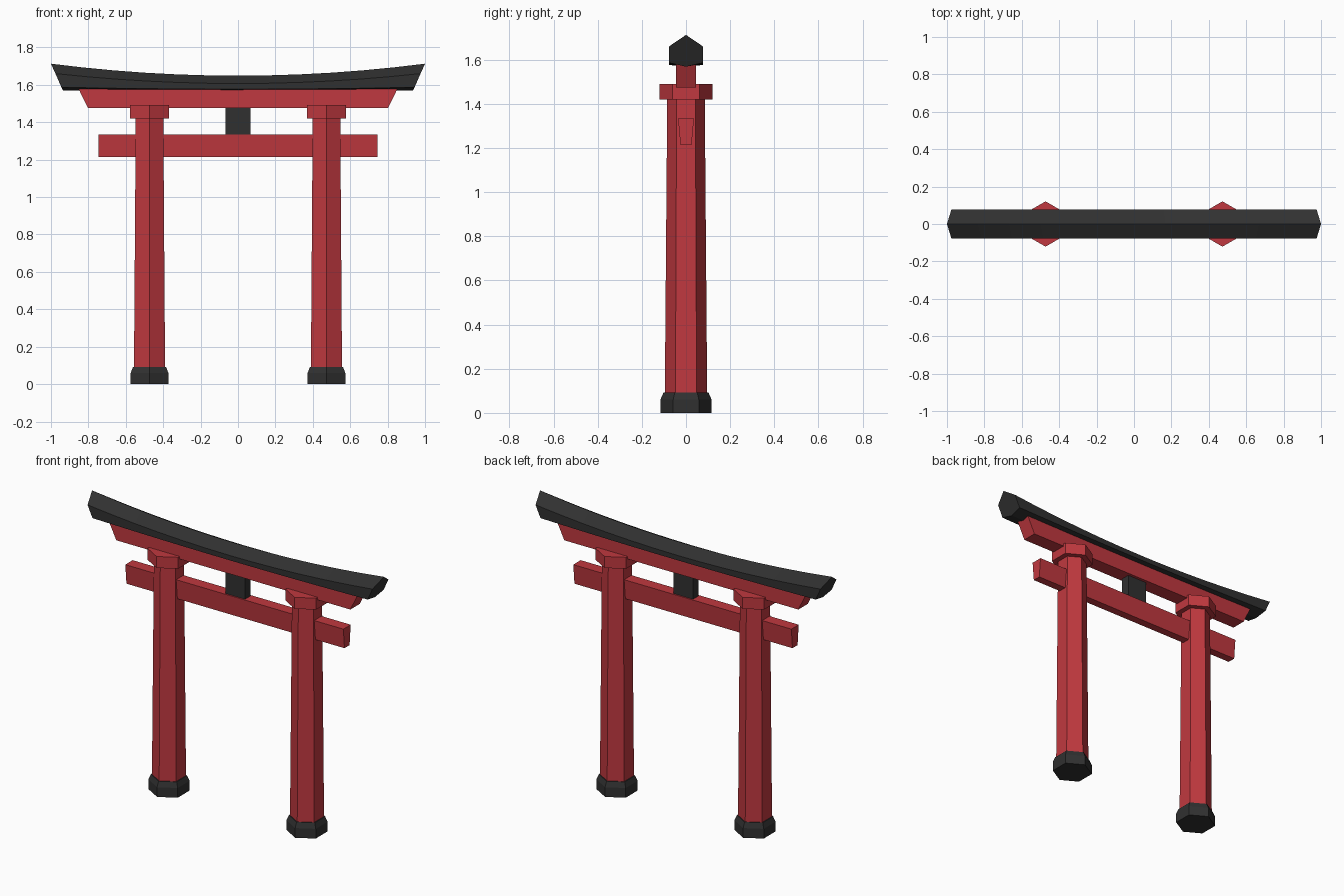
import bpy, bmesh, math

if "Cube" in bpy.data.objects:
    bpy.data.objects.remove(bpy.data.objects["Cube"])


def material(name, rgb):
    m = bpy.data.materials.new(name)
    m.diffuse_color = (*rgb, 1)
    m.use_nodes = True
    m.node_tree.nodes["Principled BSDF"].inputs["Base Color"].default_value = m.diffuse_color
    return m


RED = material("vermilion red", (0.53, 0.04, 0.05))
BLACK = material("charcoal black", (0.03, 0.03, 0.03))


def loft(name, rings, mat):
    """Skin a list of equal-length vertex rings and cap both ends."""
    bm = bmesh.new()
    vs = [[bm.verts.new(p) for p in r] for r in rings]
    n = len(rings[0])
    for a, b in zip(vs, vs[1:]):
        for i in range(n):
            j = (i + 1) % n
            bm.faces.new((a[i], a[j], b[j], b[i]))
    bm.faces.new(vs[0])
    bm.faces.new(vs[-1])
    bmesh.ops.recalc_face_normals(bm, faces=bm.faces)
    me = bpy.data.meshes.new(name)
    bm.to_mesh(me)
    bm.free()
    me.materials.append(mat)
    ob = bpy.data.objects.new(name, me)
    bpy.context.collection.objects.link(ob)
    return ob


def hexagon(x, r, z):
    return [(x + r * math.cos(math.radians(30 + 60 * i)),
             r * math.sin(math.radians(30 + 60 * i)), z) for i in range(6)]


def rect(hx, hy, z):
    return [(-hx, -hy, z), (hx, -hy, z), (hx, hy, z), (-hx, hy, z)]


# Posts with footings and capitals
for side, x in (("left", -0.473), ("right", 0.473)):
    loft(side + "_footing", [hexagon(x, 0.116, 0), hexagon(x, 0.116, 0.06),
                             hexagon(x, 0.102, 0.092)], BLACK)
    loft(side + "_post", [hexagon(x, 0.096, 0.08), hexagon(x, 0.085, 1.43)], RED)
    loft(side + "_capital", [hexagon(x, 0.121, 1.42), hexagon(x, 0.121, 1.491)], RED)

# Tie beam, centre strut and lower lintel
loft("tie_beam", [rect(0.747, 0.025, 1.213), rect(0.747, 0.036, 1.335)], RED)
loft("centre_strut", [rect(0.067, 0.028, 1.33), rect(0.067, 0.028, 1.48)], BLACK)
loft("lower_lintel", [rect(0.802, 0.046, 1.475), rect(0.852, 0.046, 1.578)], RED)

# Curved roof beam: ridged section swept along x, ends slanting outward
STEPS = 12
rings = []
for k in range(STEPS + 1):
    t = -1 + 2 * k / STEPS
    c = t * t
    section = [(0, 1.649 + 0.064 * c), (0.078, 1.607 + 0.053 * c),
               (0.078, 1.577 + 0.010 * c), (0, 1.569),
               (-0.078, 1.577 + 0.010 * c), (-0.078, 1.607 + 0.053 * c)]
    end = [1.0, 0.976, 0.943, 0.936, 0.943, 0.976]
    rings.append([(t * e, y, z) for e, (y, z) in zip(end, section)])
loft("roof_beam", rings, BLACK)
